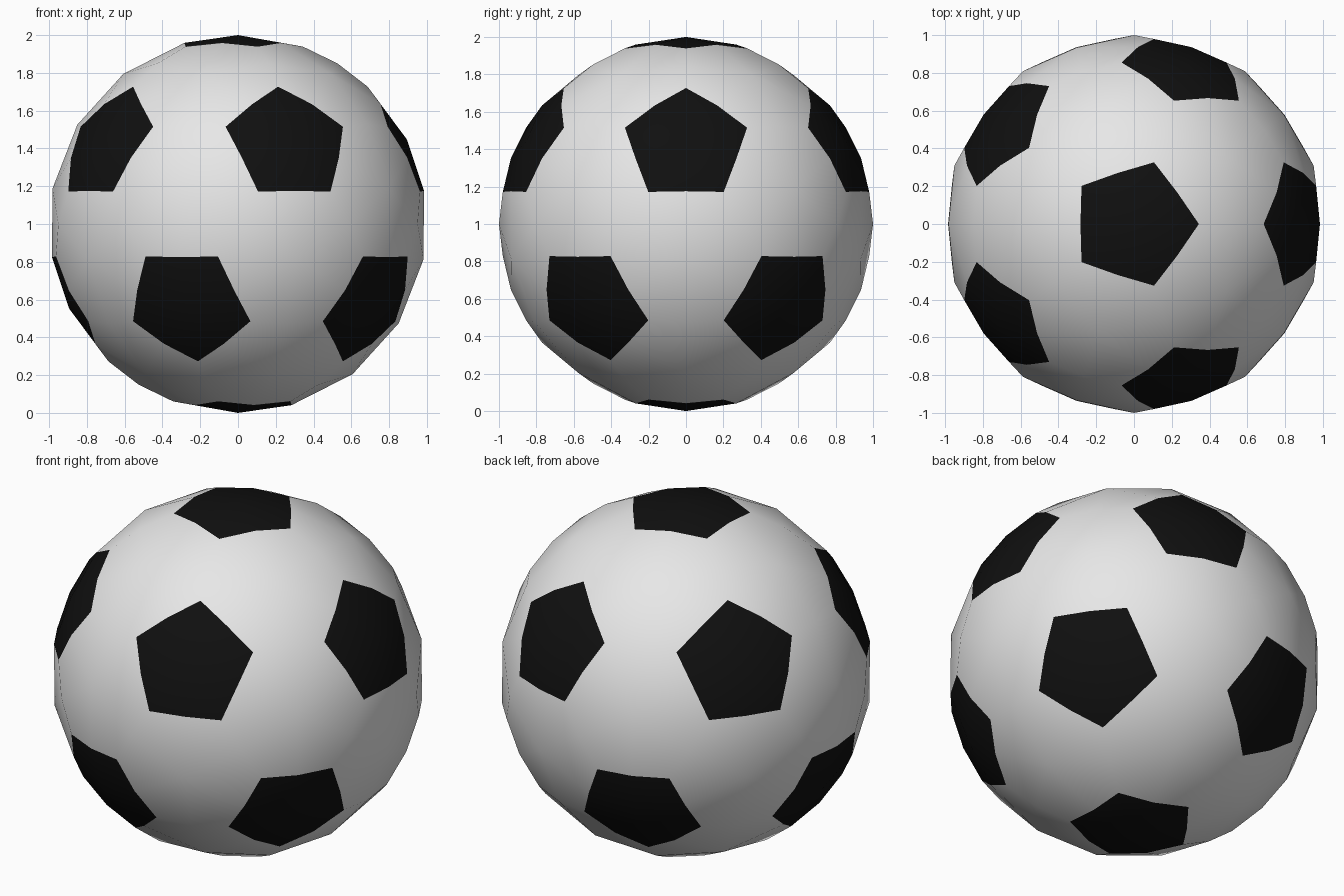
import bpy, bmesh
from math import sin, cos, radians, atan2, sqrt
from mathutils import Vector

if "Cube" in bpy.data.objects:
    bpy.data.objects.remove(bpy.data.objects["Cube"])


def material(name, value):
    m = bpy.data.materials.new(name)
    m.diffuse_color = (value, value, value, 1)
    m.use_nodes = True
    m.node_tree.nodes["Principled BSDF"].inputs["Base Color"].default_value = m.diffuse_color
    return m


# icosahedron corners: two poles and two staggered rings
Z, R = 1 / sqrt(5), 2 / sqrt(5)
ico = [Vector((0, 0, 1)), Vector((0, 0, -1))]
for k in range(5):
    for z, turn in ((Z, 0), (-Z, 36)):
        a = radians(72 * k + turn)
        ico.append(Vector((R * cos(a), R * sin(a), z)))


def near(a, b):
    return 0.1 < (a - b).length < 1.1


def ring(points):
    """Sort corner points counter-clockwise around their outward direction."""
    n = sum(points, Vector()).normalized()
    u = n.orthogonal().normalized()
    v = n.cross(u)
    return sorted(points, key=lambda p: atan2(p.dot(v), p.dot(u)))


# panels: pentagons cut from corners, hexagons left on the triangles
pentagons = [ring([a.lerp(b, 1 / 3) for b in ico if near(a, b)]) for a in ico]
hexagons = []
for i, a in enumerate(ico):
    for j in range(i + 1, 12):
        for k in range(j + 1, 12):
            tri = (a, ico[j], ico[k])
            if near(tri[0], tri[1]) and near(tri[1], tri[2]) and near(tri[0], tri[2]):
                hexagons.append(ring([p.lerp(q, 1 / 3) for p in tri for q in tri if p is not q]))

# split every panel into quads around its centre and push them onto the sphere
bm = bmesh.new()
for index, panels in enumerate((hexagons, pentagons)):
    for pts in panels:
        pts = [p.normalized() for p in pts]
        n = len(pts)
        centre = sum(pts, Vector()).normalized()
        mids = [(pts[i] + pts[(i + 1) % n]).normalized() for i in range(n)]
        for i in range(n):
            quad = (pts[i], mids[i], centre, mids[i - 1])
            f = bm.faces.new([bm.verts.new(p + Vector((0, 0, 1))) for p in quad])
            f.material_index = index
            f.smooth = True
bmesh.ops.remove_doubles(bm, verts=bm.verts, dist=0.001)
bmesh.ops.recalc_face_normals(bm, faces=bm.faces)

mesh = bpy.data.meshes.new("ball")
bm.to_mesh(mesh)
bm.free()
mesh.materials.append(material("white panels", 0.8))
mesh.materials.append(material("black panels", 0.005))
bpy.context.collection.objects.link(bpy.data.objects.new("ball", mesh))
